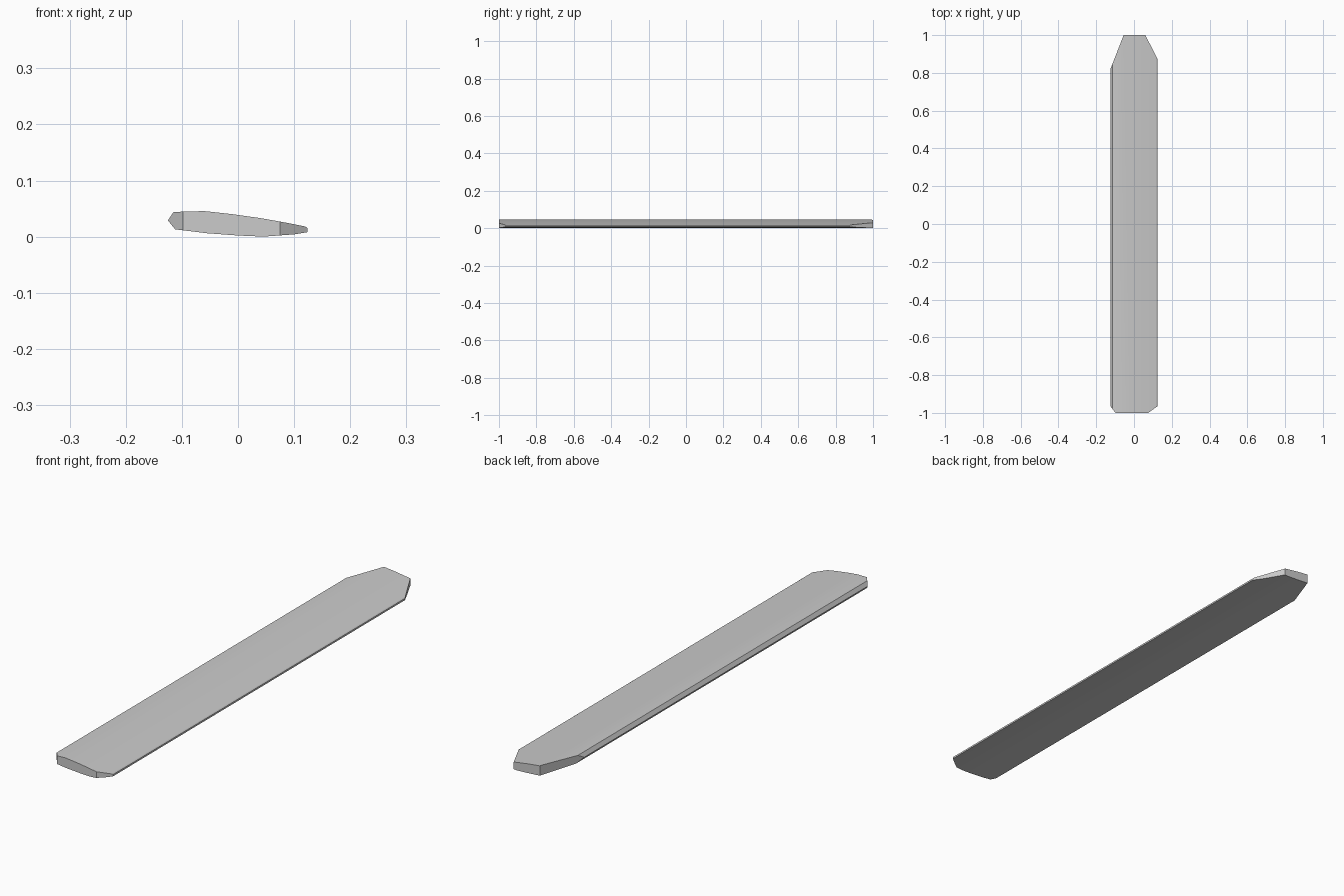
import bpy, bmesh
from mathutils import Vector

if "Cube" in bpy.data.objects:
    bpy.data.objects.remove(bpy.data.objects["Cube"])

# Wing-like cross-section (x, z), extruded along y
section = [(-0.125, 0.029), (-0.115, 0.044), (-0.06, 0.0455), (-0.01, 0.040),
           (0.04, 0.033), (0.085, 0.025), (0.12, 0.018), (0.124, 0.015),
           (0.124, 0.008), (0.10, 0.004), (0.045, 0.0), (0.0, 0.002),
           (-0.055, 0.006), (-0.112, 0.013)]

bm = bmesh.new()
front = [bm.verts.new((x, -1, z)) for x, z in section]
back = [bm.verts.new((x, 1, z)) for x, z in section]
n = len(section)
for i in range(n):
    j = (i + 1) % n
    bm.faces.new((front[i], front[j], back[j], back[i]))
bm.faces.new(front[::-1])
bm.faces.new(back)
bmesh.ops.recalc_face_normals(bm, faces=bm.faces)

# Clip the four plan corners: each line runs from the long edge to the end
corners = [((-0.125, 0.82), (-0.055, 1)), ((0.124, 0.875), (0.06, 1)),
           ((-0.125, -0.965), (-0.098, -1)), ((0.124, -0.965), (0.075, -1))]
for a, b in corners:
    d = Vector((b[0] - a[0], b[1] - a[1]))
    normal = Vector((d.y, -d.x, 0))
    if normal.dot(Vector((a[0], a[1], 0))) < 0:
        normal.negate()
    geom = bm.verts[:] + bm.edges[:] + bm.faces[:]
    cut = bmesh.ops.bisect_plane(bm, geom=geom, plane_co=(a[0], a[1], 0),
                                 plane_no=normal, clear_outer=True)
    bmesh.ops.holes_fill(bm, edges=[e for e in bm.edges if e.is_boundary], sides=0)
bmesh.ops.recalc_face_normals(bm, faces=bm.faces)

mesh = bpy.data.meshes.new("blade")
bm.to_mesh(mesh)
bm.free()
blade = bpy.data.objects.new("blade", mesh)
bpy.context.collection.objects.link(blade)
bpy.context.view_layer.objects.active = blade
blade.select_set(True)
bpy.ops.object.shade_smooth_by_angle(angle=0.4)
